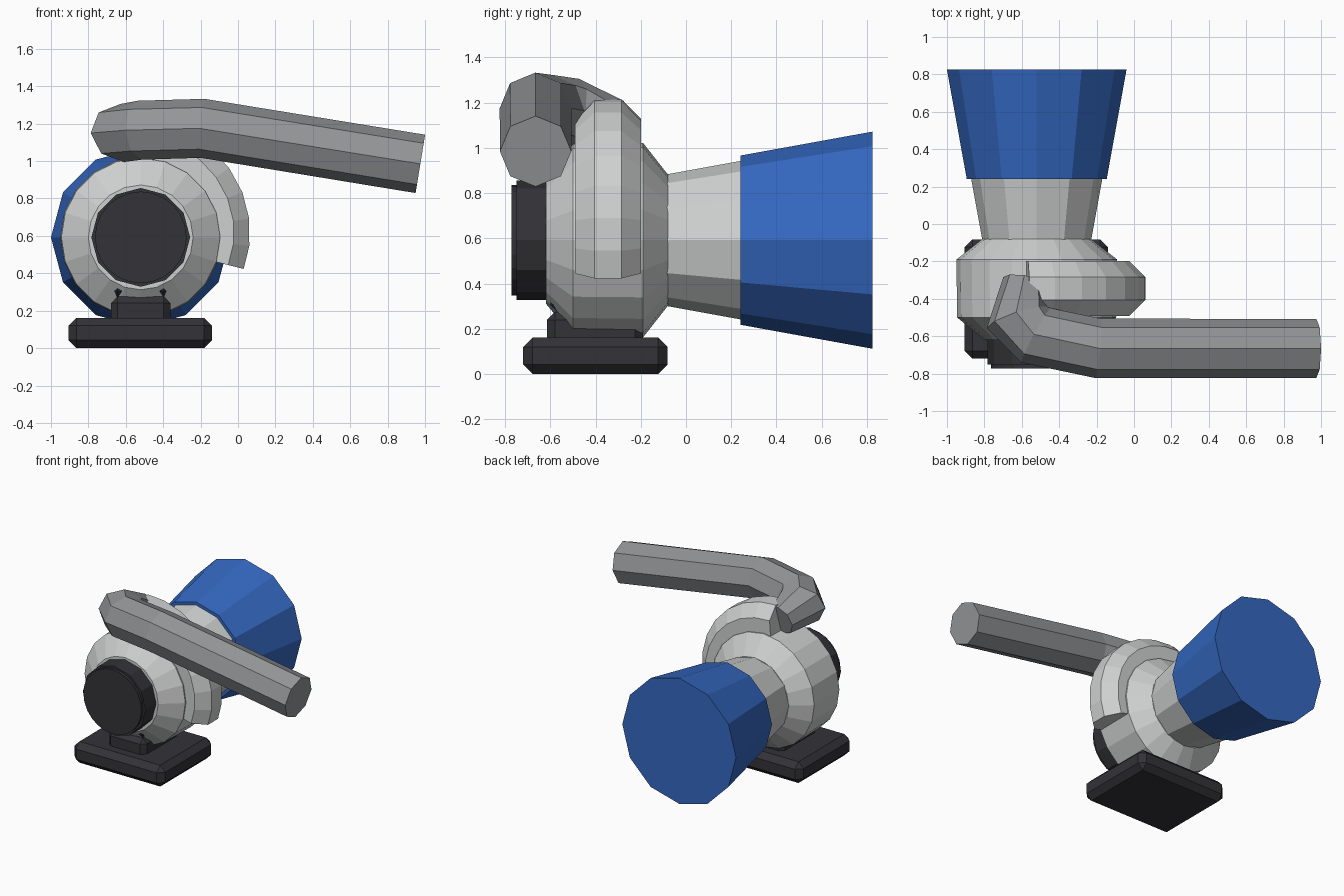
import bpy, math
from mathutils import Vector

if "Cube" in bpy.data.objects:
    bpy.data.objects.remove(bpy.data.objects["Cube"])

CX, CZ = -0.52, 0.592   # main axis runs along y through here


def mat(name, col):
    m = bpy.data.materials.new(name)
    m.diffuse_color = (*col, 1)
    m.use_nodes = True
    m.node_tree.nodes["Principled BSDF"].inputs["Base Color"].default_value = m.diffuse_color
    return m


LIGHT = mat("light_grey", (0.62, 0.63, 0.63))
GREY = mat("mid_grey", (0.29, 0.30, 0.31))
BLACK = mat("black", (0.033, 0.032, 0.038))
BLUE = mat("blue", (0.035, 0.14, 0.54))


def mesh_from_rings(name, rings, material):
    """Skin a list of equal-size vertex rings and cap both ends."""
    n = len(rings[0])
    verts = [v for r in rings for v in r]
    faces = []
    for i in range(len(rings) - 1):
        for j in range(n):
            k = (j + 1) % n
            faces.append((i * n + j, i * n + k, (i + 1) * n + k, (i + 1) * n + j))
    faces.append(tuple(reversed(range(n))))
    faces.append(tuple(range((len(rings) - 1) * n, len(rings) * n)))
    me = bpy.data.meshes.new(name)
    me.from_pydata(verts, [], faces)
    me.materials.append(material)
    ob = bpy.data.objects.new(name, me)
    bpy.context.collection.objects.link(ob)
    return ob


def lathe(name, profile, sides, material):
    """Revolve (y, radius) points round the main axis; (y rises, so wind clockwise)."""
    angs = [-2 * math.pi * j / sides for j in range(sides)]
    rings = [[(CX + r * math.cos(a), y, CZ + r * math.sin(a)) for a in angs]
             for y, r in profile]
    return mesh_from_rings(name, rings, material)


def sweep(name, path, radii, up, sides, phase, material):
    """Sweep a polygon along a path, mitring the bends."""
    pts = [Vector(p) for p in path]
    rings = []
    for i, p in enumerate(pts):
        a = (p - pts[i - 1]).normalized() if i else None
        b = (pts[i + 1] - p).normalized() if i < len(pts) - 1 else None
        t = ((a or b) + (b or a)).normalized()
        side = t.cross(Vector(up)).normalized()
        top = side.cross(t)
        miter = 1 / max(0.7, t.dot(a or b))
        if abs(up[1]) > 0.5:
            miter = 1
        rings.append([p + radii[i] * (side * math.cos(q) * miter + top * math.sin(q))
                      for q in (phase + 2 * math.pi * j / sides for j in range(sides))])
    return mesh_from_rings(name, rings, material)


def box(name, x, y, z, bevel, material):
    """Bevelled block between the given limits."""
    rings = [[(x[0], y[0], h), (x[1], y[0], h), (x[1], y[1], h), (x[0], y[1], h)] for h in z]
    ob = mesh_from_rings(name, rings, material)
    b = ob.modifiers.new("bevel", "BEVEL")
    b.width, b.segments = bevel, 1
    return ob


# Round housing, rear neck, blue intake and front cap
lathe("housing", [(-0.62, 0.28), (-0.50, 0.425), (-0.19, 0.43), (-0.08, 0.29)], 20, LIGHT)
lathe("rear_neck", [(-0.12, 0.285), (-0.08, 0.292), (0.25, 0.352)], 12, LIGHT)
lathe("blue_cone", [(0.24, 0.374), (0.825, 0.48)], 12, BLUE)
lathe("front_cap", [(-0.75, 0.264), (-0.60, 0.264)], 12, BLACK)
lathe("front_cap_disc", [(-0.772, 0.245), (-0.74, 0.245)], 24, BLACK)

# Scroll wrapped over the right side, growing towards the top
path, radii = [], []
for i in range(9):
    f = i / 8
    a = math.radians(-18 + 114 * f)
    r = 0.43 + 0.05 * f
    path.append((CX + r * math.cos(a), -0.345, CZ + r * math.sin(a)))
    radii.append(0.158)
sweep("scroll", path, radii, (0, 1, 0), 8, math.pi / 8, LIGHT)

# Outlet pipe bending forward then running to the right
sweep("outlet_pipe",
      [(-0.59, -0.30, 1.10), (-0.62, -0.50, 1.15), (-0.525, -0.595, 1.165),
       (-0.19, -0.665, 1.175), (0.975, -0.665, 0.985)],
      [0.11, 0.158, 0.158, 0.158, 0.158], (0, 0, 1), 8, 0, GREY)

# Foot plate and pedestal
box("foot_plate", (-0.905, -0.14), (-0.72, -0.082), (0, 0.162), 0.042, BLACK)
box("pedestal", (-0.68, -0.362), (-0.615, -0.19), (0.12, 0.275), 0.035, BLACK)
box("pedestal_top", (-0.68, -0.362), (-0.60, -0.25), (0.27, 0.385), 0.035, BLACK)
